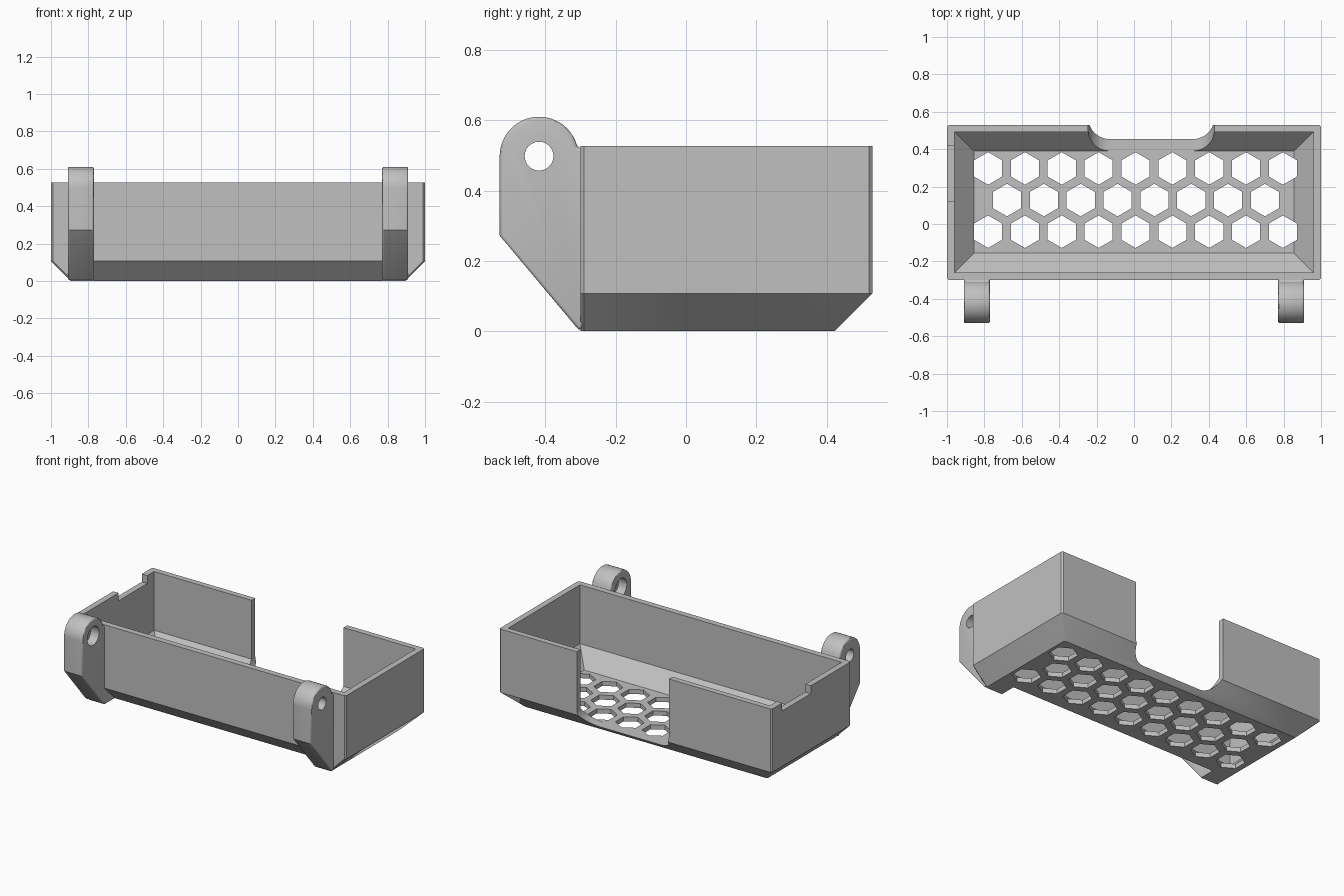
import bpy, bmesh, math

old = bpy.data.objects.get("Cube")
if old:
    bpy.data.objects.remove(old, do_unlink=True)

grey = bpy.data.materials.new("plain_grey")
grey.use_nodes = True
colour = (0.53, 0.53, 0.53, 1)
grey.diffuse_color = colour
grey.node_tree.nodes["Principled BSDF"].inputs["Base Color"].default_value = colour


def finish(bm, name):
    bmesh.ops.recalc_face_normals(bm, faces=bm.faces)
    mesh = bpy.data.meshes.new(name)
    bm.to_mesh(mesh)
    bm.free()
    mesh.materials.append(grey)
    obj = bpy.data.objects.new(name, mesh)
    bpy.context.collection.objects.link(obj)
    return obj


def loft(bm, rings):
    """Solid through a stack of matching point rings."""
    rows = [[bm.verts.new(p) for p in ring] for ring in rings]
    n = len(rows[0])
    for low, high in zip(rows, rows[1:]):
        for i in range(n):
            j = (i + 1) % n
            bm.faces.new((low[i], low[j], high[j], high[i]))
    bm.faces.new(rows[0][::-1])
    bm.faces.new(rows[-1])


def prism(name, points, axis, start, end):
    """Extrude a 2D outline along x (outline y,z) or y (outline x,z)."""
    place = {"x": lambda p, t: (t, p[0], p[1]),
             "y": lambda p, t: (p[0], t, p[1])}[axis]
    bm = bmesh.new()
    loft(bm, [[place(p, t) for p in points] for t in (start, end)])
    return finish(bm, name)


def rect(x, y0, y1, z, c=0):
    """Rectangular ring, with optional cut corners."""
    if not c:
        return [(-x, y0, z), (x, y0, z), (x, y1, z), (-x, y1, z)]
    return [(-x + c, y0, z), (x - c, y0, z), (x, y0 + c, z), (x, y1 - c, z),
            (x - c, y1, z), (-x + c, y1, z), (-x, y1 - c, z), (-x, y0 + c, z)]


def arc(cx, cy, r, a0, a1, n):
    angles = [math.radians(a0 + (a1 - a0) * i / n) for i in range(n + 1)]
    return [(cx + r * math.cos(a), cy + r * math.sin(a)) for a in angles]


def activate(obj):
    bpy.ops.object.select_all(action="DESELECT")
    obj.select_set(True)
    bpy.context.view_layer.objects.active = obj


def apply(obj, mod):
    activate(obj)
    bpy.ops.object.modifier_apply(modifier=mod.name)


def cut(obj, cutter):
    mod = obj.modifiers.new("cut", "BOOLEAN")
    mod.operation = "DIFFERENCE"
    mod.solver = "EXACT"
    mod.object = cutter
    apply(obj, mod)
    bpy.data.objects.remove(cutter, do_unlink=True)


def smooth(obj):
    activate(obj)
    bpy.ops.object.shade_smooth_by_angle(angle=math.radians(30))


# Tray: outer shell with chamfered base
FRONT, BACK, TOP, CH = -0.30, 0.53, 0.527, 0.107
bm = bmesh.new()
loft(bm, [rect(1 - CH, FRONT, BACK - CH, 0, 0.01),
          rect(1, FRONT, BACK, CH, 0.01),
          rect(1, FRONT, BACK, TOP, 0.01)])
tray = finish(bm, "tray")

# Hollow inside with sloping lower walls
bm = bmesh.new()
loft(bm, [rect(0.855, -0.155, 0.39, 0.03),
          rect(0.96, -0.26, 0.492, 0.137),
          rect(0.96, -0.26, 0.492, 0.7)])
cut(tray, finish(bm, "hollow"))

# Front chamfer, only between the lugs
cut(tray, prism("front_chamfer",
                [(FRONT - 0.1, CH + 0.1), (FRONT - 0.1, -0.1), (FRONT + CH + 0.1, -0.1)],
                "x", -0.77, 0.77))

# Wide opening in the back wall with rounded lower corners
L, R, B, RAD = -0.245, 0.43, 0.031, 0.115
opening = (arc(L + RAD, B + RAD, RAD, 180, 270, 10)
           + arc(R - RAD, B + RAD, RAD, 270, 360, 10) + [(R, 0.7), (L, 0.7)])
cut(tray, prism("back_opening", opening, "y", 0.33, 0.7))

# Shallow notch in the top of the right wall
cut(tray, prism("side_notch", [(0.12, 0.475), (0.42, 0.475), (0.42, 0.7), (0.12, 0.7)],
                "x", -1.1, -0.9))

# Honeycomb floor holes
bm = bmesh.new()
for y, x0, count in ((0.297, -0.78, 9), (0.128, -0.679, 8), (-0.041, -0.78, 9)):
    for k in range(count):
        hexagon = arc(x0 + k * 0.197, y, 0.087, 30, 330, 5)
        loft(bm, [[(px, py, z) for px, py in hexagon] for z in (-0.1, 0.11)])
cut(tray, finish(bm, "honeycomb"))
smooth(tray)

# Hinge lugs on the front, counterbored on their inner faces
CY, CZ = -0.418, 0.498
outline = (arc(CY, CZ, 0.112, 180, 12, 28)
           + [(-0.28, 0.521), (-0.28, 0.04), (-0.302, 0), (-0.53, 0.272)])
for side, label in ((1, "left"), (-1, "right")):
    lug = prism(label + "_lug", outline, "x", side * 0.77, side * 0.91)
    mod = lug.modifiers.new("soft_rim", "BEVEL")
    mod.width = 0.01
    mod.segments = 3
    mod.limit_method = "ANGLE"
    mod.angle_limit = math.radians(60)
    apply(lug, mod)
    cut(lug, prism("pin_hole", arc(CY, CZ, 0.041, 0, 345, 23), "x", side * 0.7, side * 1.0))
    cut(lug, prism("counterbore", arc(CY, CZ, 0.062, 0, 345, 23), "x",
                   side * 0.7, side * 0.83))
    smooth(lug)
